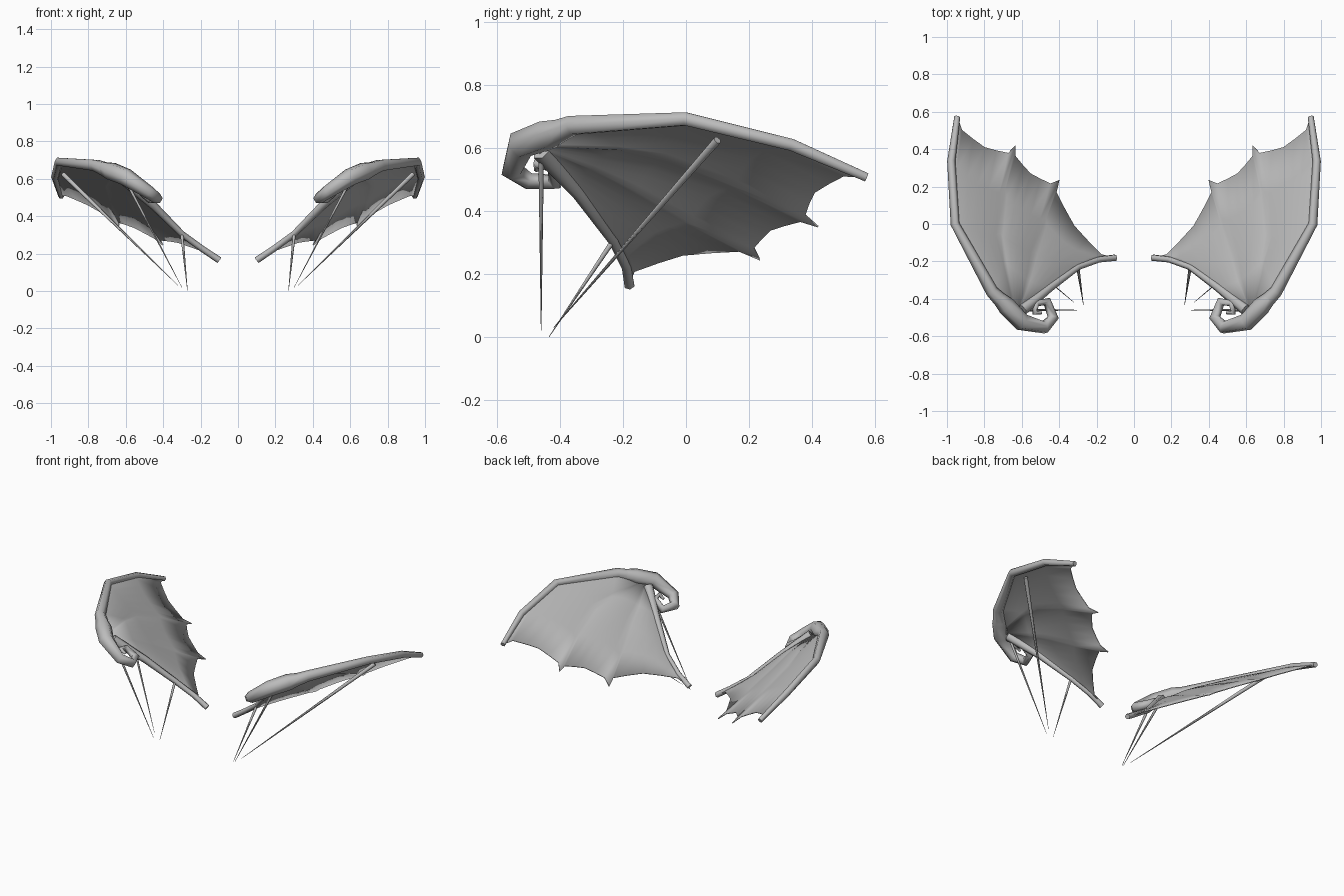
import bpy
from mathutils import Vector

if "Cube" in bpy.data.objects:
    bpy.data.objects.remove(bpy.data.objects["Cube"], do_unlink=True)

grey = bpy.data.materials.new("wing grey")
grey.use_nodes = True
colour = (0.5, 0.5, 0.5, 1)
grey.diffuse_color = colour
bsdf = grey.node_tree.nodes["Principled BSDF"]
bsdf.inputs["Base Color"].default_value = colour
bsdf.inputs["Roughness"].default_value = 0.8


def tube(name, points, radii, side, sides=8):
    """Tapered round bar along a path, mirrored by side."""
    curve = bpy.data.curves.new(name, 'CURVE')
    curve.dimensions = '3D'
    curve.bevel_depth = 1
    curve.bevel_resolution = sides // 4 - 1 if sides > 4 else 0
    curve.use_fill_caps = True
    spline = curve.splines.new('POLY')
    spline.points.add(len(points) - 1)
    for p, co, r in zip(spline.points, points, radii):
        p.co = (side * co[0], co[1], co[2], 1)
        p.radius = r
    spline.use_smooth = True
    curve.materials.append(grey)
    obj = bpy.data.objects.new(name, curve)
    bpy.context.collection.objects.link(obj)
    return obj


# Fan of bones from the wrist, each listed wrist to tip
inner = [(.60, -.46, .59), (.45, -.34, .455), (.30, -.23, .305), (.19, -.19, .225), (.10, -.18, .165)]
rib_1 = [(.62, -.46, .60), (.565, -.30, .535), (.53, -.15, .46), (.47, .03, .355), (.40, .235, .245)]
rib_2 = [(.64, -.46, .61), (.69, -.20, .595), (.715, -.05, .56), (.69, .18, .47), (.635, .42, .35)]
leading = [(.67, -.45, .635), (.76, -.36, .672), (.957, .0, .692), (.977, .335, .61), (.945, .573, .507)]
bones = [inner, rib_1, rib_2, leading]

# Middle of each scallop on the trailing edge
scallops = [(.32, -.01, .26), (.555, .27, .34), (.80, .41, .46)]

# Curled claw, continuing forward from the wrist
claw = [(.76, -.36, .672), (.68, -.44, .642), (.60, -.525, .61), (.48, -.553, .53), (.432, -.50, .495),
        (.465, -.415, .492), (.525, -.425, .54), (.53, -.475, .55), (.495, -.475, .53)]
claw_radii = [.026, .05, .048, .036, .03, .026, .02, .015, .008]

# Struts: upper end, lower end, upper radius
struts = {
    "wrist_strut": ((.60, -.46, .59), (.30, -.46, .02), .009),
    "inner_strut": ((.30, -.235, .30), (.27, -.435, .0), .009),
    "outer_strut": ((.935, .10, .625), (.32, -.42, .03), .013),
}


def membrane(name, side):
    """Skin stretched over the bones, scalloped between their tips."""
    columns = []
    steps = ((0, 0), (.1, .65), (.3, .85), (.5, 1), (.7, .85), (.9, .65))
    for a, b, hollow in zip(bones, bones[1:], scallops):
        pull = Vector(hollow) - (Vector(a[-1]) + Vector(b[-1])) / 2
        for u, weight in steps:
            column = []
            for i, (p, q) in enumerate(zip(a, b)):
                t = i / (len(a) - 1)
                co = Vector(p).lerp(Vector(q), u) + pull * weight * t ** 2
                co.z += .06 * u * (1 - u) * t * (1 - t) * 4
                column.append(co)
            columns.append(column)
    columns.append([Vector(p) for p in leading])
    rows = len(inner)
    verts = [(side * v.x, v.y, v.z) for c in columns for v in c]
    faces = []
    for c in range(len(columns) - 1):
        for r in range(rows - 1):
            k = c * rows + r
            face = (k, k + rows, k + rows + 1, k + 1)
            faces.append(face if side > 0 else face[::-1])
    mesh = bpy.data.meshes.new(name)
    mesh.from_pydata(verts, [], faces)
    mesh.materials.append(grey)
    for polygon in mesh.polygons:
        polygon.use_smooth = True
    obj = bpy.data.objects.new(name, mesh)
    bpy.context.collection.objects.link(obj)
    solid = obj.modifiers.new("thickness", 'SOLIDIFY')
    solid.thickness = .006
    solid.offset = 0


for side, label in ((1, "left"), (-1, "right")):
    membrane(label + "_membrane", side)
    tube(label + "_leading_bone", leading, [.045, .034, .024, .022, .016], side)
    tube(label + "_inner_bone", inner, [.032, .022, .017, .017, .018], side)
    tube(label + "_claw", claw, claw_radii, side)
    for name, (top, bottom, radius) in struts.items():
        tube(label + "_" + name, [top, bottom], [radius, .001], side)
